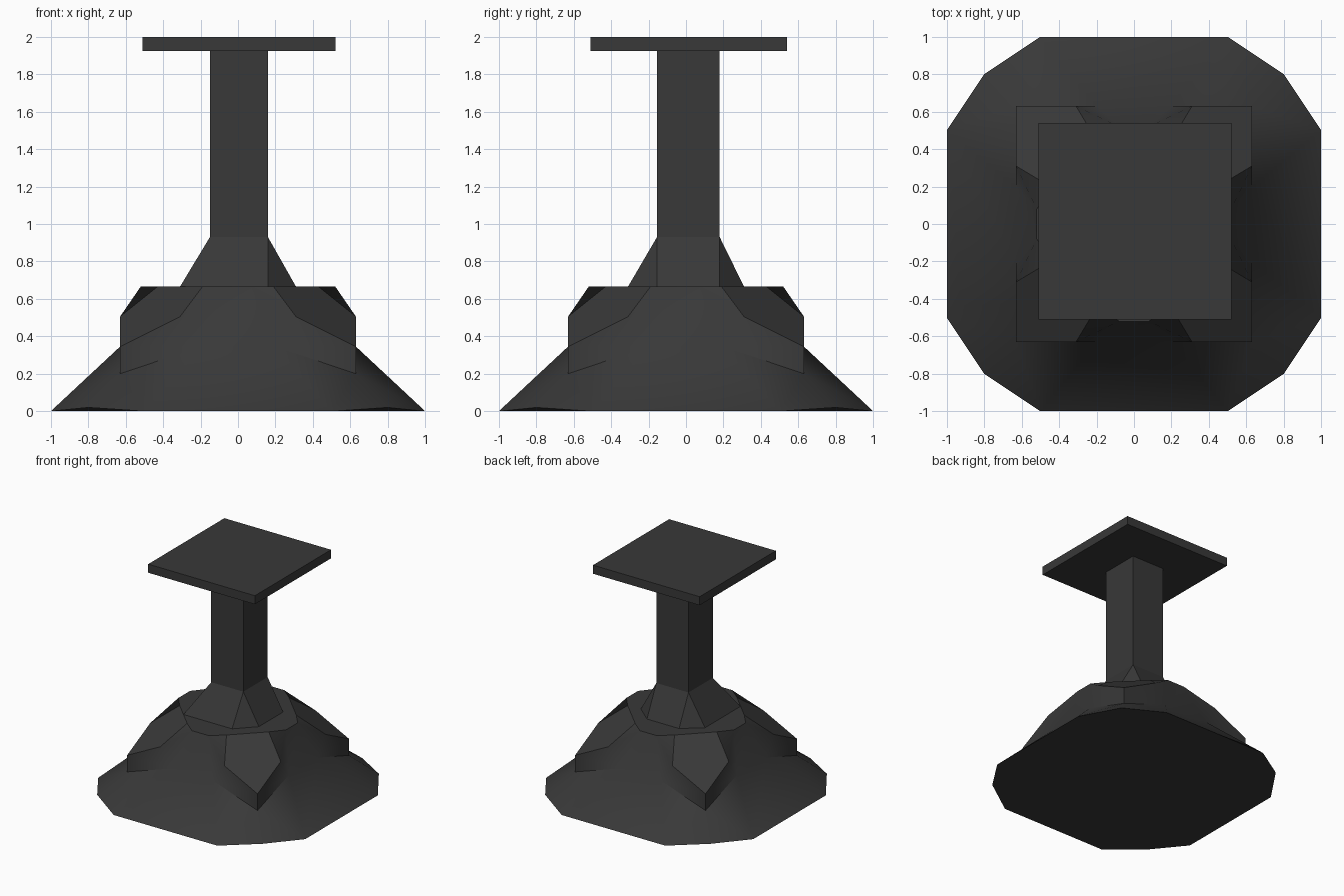
import bpy, bmesh, math
from mathutils import Matrix, Vector

if "Cube" in bpy.data.objects:
    bpy.data.objects.remove(bpy.data.objects["Cube"])

mat = bpy.data.materials.new("dark_stone")
mat.diffuse_color = (0.04, 0.04, 0.04, 1)
mat.use_nodes = True
mat.node_tree.nodes["Principled BSDF"].inputs["Base Color"].default_value = mat.diffuse_color


def make_object(name, bm, smooth_angle=None):
    bmesh.ops.remove_doubles(bm, verts=bm.verts, dist=0.0005)
    bmesh.ops.recalc_face_normals(bm, faces=bm.faces)
    me = bpy.data.meshes.new(name)
    bm.to_mesh(me)
    bm.free()
    me.materials.append(mat)
    ob = bpy.data.objects.new(name, me)
    bpy.context.collection.objects.link(ob)
    if smooth_angle:
        bpy.ops.object.select_all(action='DESELECT')
        ob.select_set(True)
        bpy.context.view_layer.objects.active = ob
        bpy.ops.object.shade_smooth_by_angle(angle=math.radians(smooth_angle))
    return ob


def face(bm, pts):
    return bm.faces.new([bm.verts.new(p) for p in pts])


def mirror(p):
    # reflection across the diagonal of the front right quarter
    return Vector((-p[1], -p[0], p[2]))


# --- rocky base: one quarter described, then turned four times
Z1, Z2, Z3 = 0.345, 0.505, 0.665
foot, foot_corner = (0.5, -1, 0), (0.8, -0.8, 0.02)
low, peak = (0.2, -0.63, Z1), (0.31, -0.63, Z2)
corner, corner_low = (0.63, -0.63, Z1), (0.63, -0.63, 0.2)
tip, shoulder = (0.08, -0.52, Z3), (0.19, -0.43, Z3)


def flip(p):
    return (-p[0], p[1], p[2])


half = [
    [foot, foot_corner, corner_low],             # skirt
    [foot, corner_low, low],
    [low, corner_low, corner, peak],             # upright wall
    [tip, low, peak, shoulder],                  # notch side
    [shoulder, peak, corner],                    # corner slope
]
quarter = half + [[mirror(p) for p in f] for f in half] + [
    [shoulder, corner, mirror(shoulder)],
    [flip(foot), foot, low, flip(low)],          # middle skirt
    [flip(low), low, tip, flip(tip)],            # middle buttress
]
bm = bmesh.new()
top, bottom = [], []
for i in range(4):
    rot = Matrix.Rotation(i * math.pi / 2, 3, 'Z')
    for f in quarter:
        face(bm, [rot @ Vector(p) for p in f])
    top += [rot @ Vector(p) for p in (flip(tip), tip, shoulder, mirror(shoulder))]
    bottom += [rot @ Vector(p) for p in (flip(foot), foot, foot_corner)]
face(bm, top)
face(bm, bottom)
make_object("rocky_base", bm, 35)

# --- square column with flared foot
x0, x1, y0, y1 = -0.15, 0.16, -0.155, 0.18
R, ZF, ZT = 0.31, 0.93, 1.93
cols = [(x0, y0), (x1, y0), (x1, y1), (x0, y1)]
feet = [((-R, -R), (x1, -R)), ((R, y0), (R, y1)),
        ((x1, R), (x0, R)), ((-R, y1), (-R, -R))]
bm = bmesh.new()
for i in range(4):
    a, b = cols[i], cols[(i + 1) % 4]
    fa, fb = feet[i]
    nxt = feet[(i + 1) % 4][0]
    face(bm, [(*a, ZF), (*b, ZF), (*b, ZT), (*a, ZT)])
    face(bm, [(*fa, Z3), (*fb, Z3), (*b, ZF), (*a, ZF)])
    if fb != nxt:
        face(bm, [(*fb, Z3), (*nxt, Z3), (*b, ZF)])
make_object("column", bm)

# --- flat top plate
bm = bmesh.new()
bmesh.ops.create_cube(bm, size=1)
bmesh.ops.scale(bm, vec=(1.03, 1.05, 0.075), verts=bm.verts)
bmesh.ops.translate(bm, vec=(0.005, 0.015, 1.9625), verts=bm.verts)
make_object("top_plate", bm)
